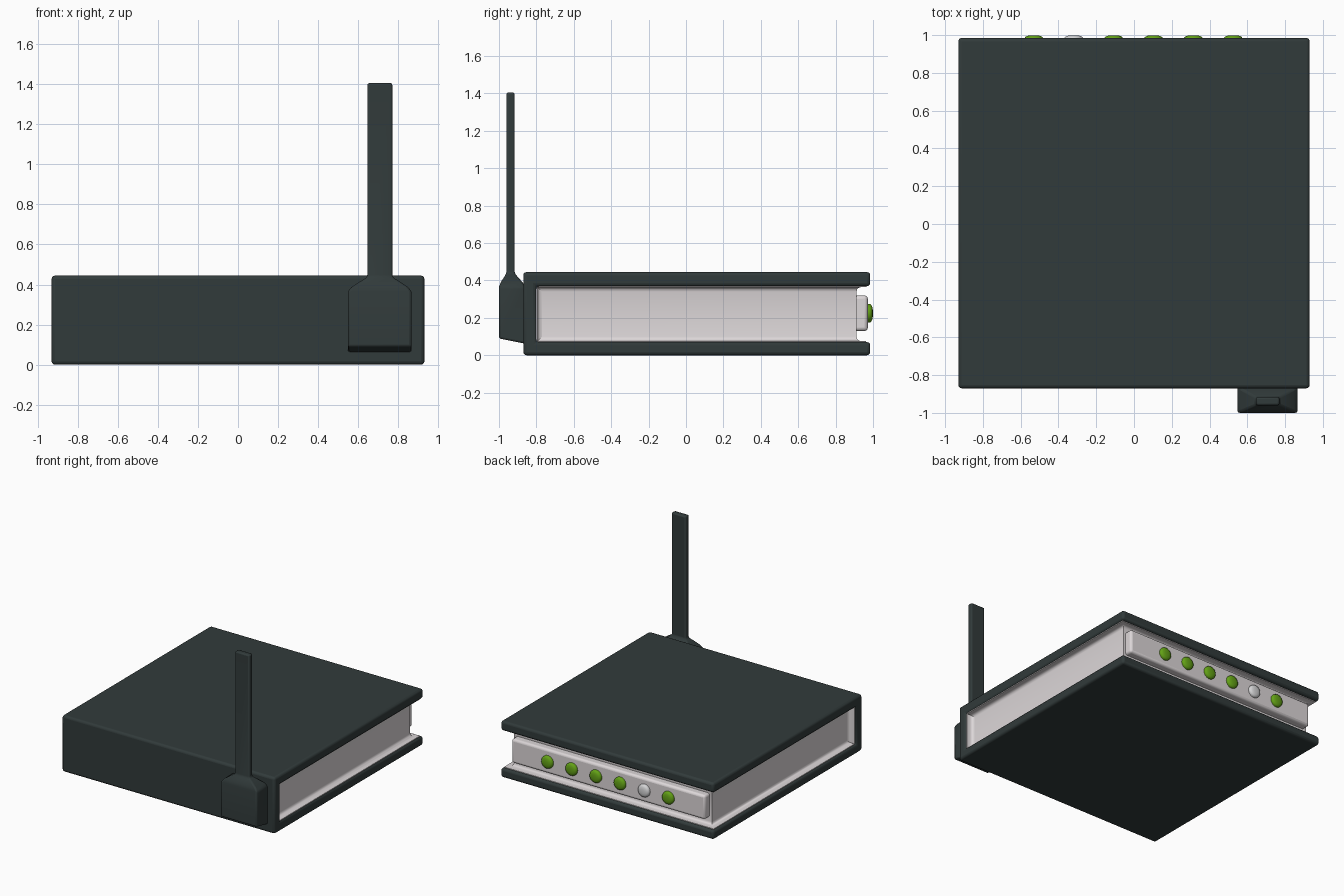
import bpy, bmesh, math
from mathutils import Matrix

if "Cube" in bpy.data.objects:
    bpy.data.objects.remove(bpy.data.objects["Cube"])


def material(name, rgb):
    m = bpy.data.materials.new(name)
    m.diffuse_color = (*rgb, 1)
    m.use_nodes = True
    m.node_tree.nodes["Principled BSDF"].inputs["Base Color"].default_value = m.diffuse_color
    return m


DARK = material("dark slate plastic", (0.031, 0.043, 0.043))
WHITE = material("pale grey plastic", (0.72, 0.68, 0.69))
GREEN = material("green light", (0.125, 0.36, 0.008))
SILVER = material("unlit light", (0.66, 0.66, 0.67))


def finish(bm, name, mat, bevel=0, segments=3):
    bmesh.ops.recalc_face_normals(bm, faces=bm.faces)
    me = bpy.data.meshes.new(name)
    bm.to_mesh(me)
    bm.free()
    ob = bpy.data.objects.new(name, me)
    bpy.context.collection.objects.link(ob)
    me.materials.append(mat)
    if bevel:
        b = ob.modifiers.new("Bevel", 'BEVEL')
        b.width, b.segments, b.limit_method = bevel, segments, 'ANGLE'
        b.angle_limit = math.radians(30)
    bpy.ops.object.select_all(action='DESELECT')
    ob.select_set(True)
    bpy.context.view_layer.objects.active = ob
    bpy.ops.object.shade_smooth_by_angle(angle=math.radians(40))
    return ob


def loft(name, rings, mat, bevel=0, segments=3):
    """Skin a list of equal-length point rings and cap both ends."""
    bm = bmesh.new()
    vs = [[bm.verts.new(p) for p in r] for r in rings]
    n = len(vs[0])
    for a, b in zip(vs, vs[1:]):
        for i in range(n):
            bm.faces.new((a[i], a[(i + 1) % n], b[(i + 1) % n], b[i]))
    bm.faces.new(vs[0])
    bm.faces.new(vs[-1])
    return finish(bm, name, mat, bevel, segments)


def rect(x0, x1, y0, y1, z):
    return [(x0, y0, z), (x1, y0, z), (x1, y1, z), (x0, y1, z)]


# Dark shell: C-shaped side profile run across the width
prof = [(-0.87, 0), (0.985, 0), (0.985, 0.071), (-0.80, 0.071),
        (-0.80, 0.369), (0.985, 0.369), (0.985, 0.445), (-0.87, 0.445)]
loft("shell", [[(x, y, z) for y, z in prof] for x in (-0.93, 0.93)], DARK, 0.018)

# Pale core: flared into thin linings on both plates
flare = [(0, 0.060), (0, 0.076), (0.028, 0.076), (0.040, 0.080),
         (0.047, 0.087), (0.050, 0.100)]
levels = flare + [(d, 0.44 - z) for d, z in reversed(flare)]
loft("core", [rect(-0.915 + d, 0.915 - d, -0.81, 0.962 - d, z)
              for d, z in levels], WHITE)

# Pale lining against the inside of the front wall
front = [(0, -0.81), (0, -0.794), (0.028, -0.794), (0.040, -0.790),
         (0.047, -0.783), (0.050, -0.770)]
loft("front_lining", [[(-0.915 + d, y, 0.065), (0.915 - d, y, 0.065),
                       (0.915 - d, y, 0.375), (-0.915 + d, y, 0.375)]
                      for d, y in front], WHITE)

# Raised panel carrying the lights
loft("light_panel", [rect(-0.845, 0.845, 0.89, 0.972, z) for z in (0.13, 0.32)],
     WHITE, 0.018)

# Row of domed lights
for i in range(6):
    bm = bmesh.new()
    stations = [(0.050, 0.96), (0.050, 0.982), (0.046, 0.990), (0.034, 0.996), (0.017, 0.999)]
    rings = [[(r * math.cos(t * math.tau / 24) - 0.53 + 0.211 * i, y,
               0.225 + r * math.sin(t * math.tau / 24)) for t in range(24)]
             for r, y in stations]
    bm.free()
    loft("light_%d" % (i + 1), rings, SILVER if i == 1 else GREEN)

# Antenna: flat foot tapering into a thin upright blade
foot = rect(0.548, 0.866, -1.0, -0.86, 0.09)
foot = [(x, y, 0.09 if y < -0.9 else 0.062) for x, y, z in foot]
loft("antenna", [foot,
                 rect(0.548, 0.866, -1.0, -0.86, 0.365),
                 rect(0.566, 0.848, -0.992, -0.872, 0.388),
                 rect(0.645, 0.770, -0.960, -0.916, 0.438),
                 rect(0.645, 0.770, -0.960, -0.916, 1.405)], DARK, 0.010, 2)
